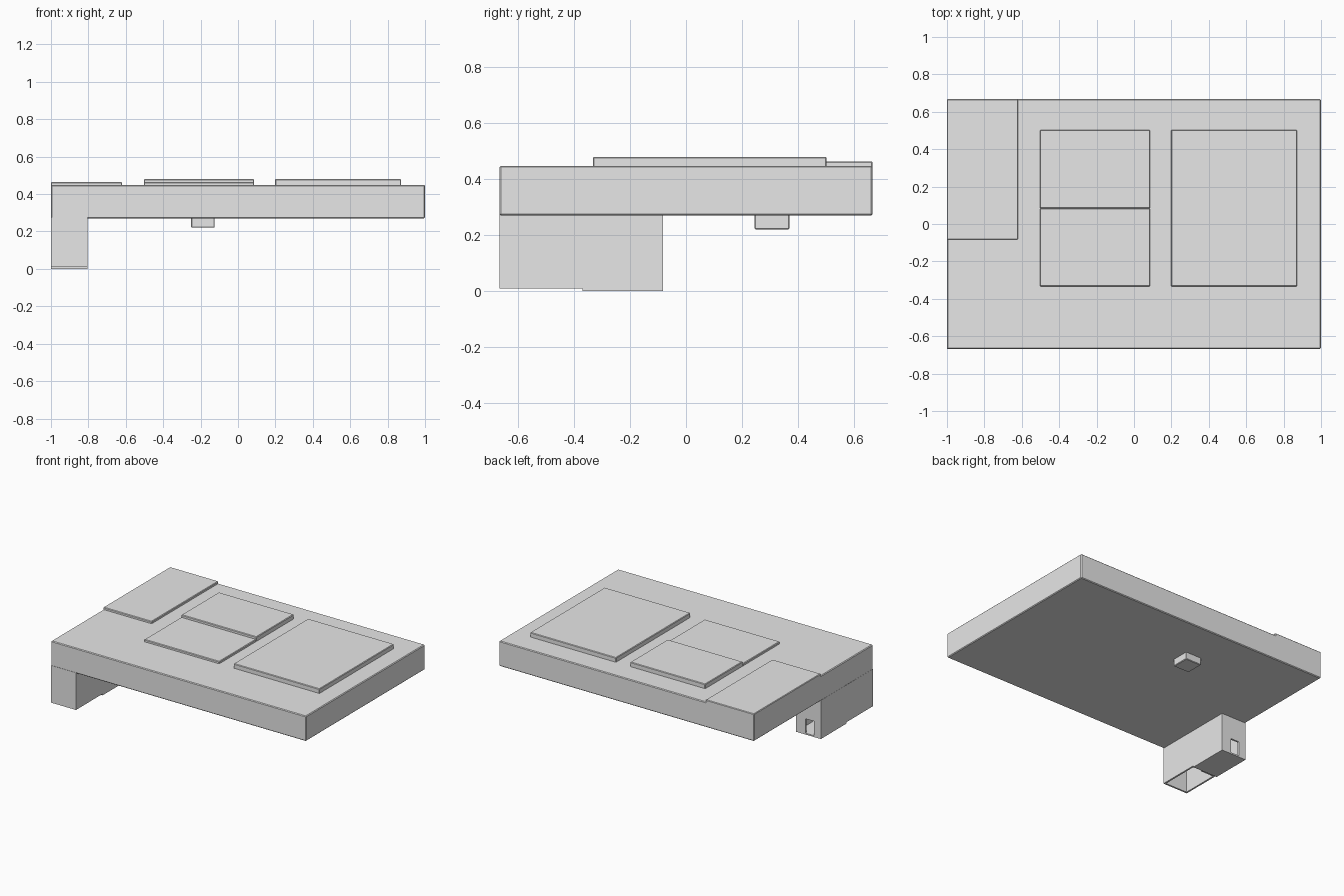
import bpy
import bmesh
from mathutils import Vector

if "Cube" in bpy.data.objects:
    bpy.data.objects.remove(bpy.data.objects["Cube"])

concrete = bpy.data.materials.new("light grey")
concrete.diffuse_color = (0.8, 0.8, 0.8, 1)
concrete.use_nodes = True
concrete.node_tree.nodes["Principled BSDF"].inputs["Base Color"].default_value = concrete.diffuse_color


def box(name, x, y, z, bevel=0.0):
    """Axis-aligned box from (min, max) pairs, optionally with chamfered edges."""
    bm = bmesh.new()
    bmesh.ops.create_cube(bm, size=1)
    lo, hi = Vector((x[0], y[0], z[0])), Vector((x[1], y[1], z[1]))
    for v in bm.verts:
        v.co = Vector([(lo[i] + hi[i]) / 2 + v.co[i] * (hi[i] - lo[i]) for i in range(3)])
    mesh = bpy.data.meshes.new(name)
    bm.to_mesh(mesh)
    bm.free()
    mesh.materials.append(concrete)
    ob = bpy.data.objects.new(name, mesh)
    bpy.context.collection.objects.link(ob)
    if bevel:
        mod = ob.modifiers.new("chamfer", 'BEVEL')
        mod.width = bevel
        mod.segments = 1
    return ob


W, D = 1.0, 0.667        # half width and half depth of the building
FLOOR, ROOF = 0.27, 0.448
T = 0.012                # wall thickness

# Main storey
box("main_storey", (-W, W), (-D, D), (FLOOR, ROOF), 0.005)

# Raised roof sections
for name, x, y, top in (
    ("corner_roof", (-W, -0.62), (-0.083, D), 0.464),
    ("middle_roof_front", (-0.503, 0.086), (-0.333, 0.083), 0.464),
    ("middle_roof_back", (-0.503, 0.086), (0.083, 0.503), 0.480),
    ("right_roof", (0.198, 0.872), (-0.333, 0.503), 0.480),
):
    box(name, x, y, (ROOF - 0.01, top), 0.004)

# Small pit hanging below the floor
box("floor_pit", (-0.25, -0.125), (0.245, 0.37), (0.22, FLOOR + 0.005), 0.004)

# Hollow stairwell: walls, partial floor
X0, X1, Y0, Y1 = -W, -0.805, -D, -0.083
LOW, HIGH = 0.01, FLOOR + 0.004
box("stairwell_left_wall", (X0, X0 + T), (Y0, Y1), (LOW, HIGH))
box("stairwell_right_wall", (X1 - T, X1), (Y0, Y1), (LOW, HIGH))
box("stairwell_front_wall", (X0 + T, X1 - T), (Y0, Y0 + T), (LOW, HIGH))
box("stairwell_floor", (X0, X1), (-0.37, Y1), (0.0, LOW))

# Back wall around the doorway
DOOR = (-0.945, -0.88)
box("door_left_wall", (X0 + T, DOOR[0]), (Y1 - T, Y1), (LOW, HIGH))
box("door_right_wall", (DOOR[1], X1 - T), (Y1 - T, Y1), (LOW, HIGH))
box("door_lintel", DOOR, (Y1 - T, Y1), (0.112, HIGH))

# Stair flight climbing towards the front
STEPS = 10
run, rise = 0.022, (FLOOR - LOW) / 11
for i in range(STEPS):
    y = -0.37 - i * run
    z = LOW + i * rise
    box(f"stair_step_{i + 1}", (X0 + T, -0.89), (y - run, y), (z, z + rise))
